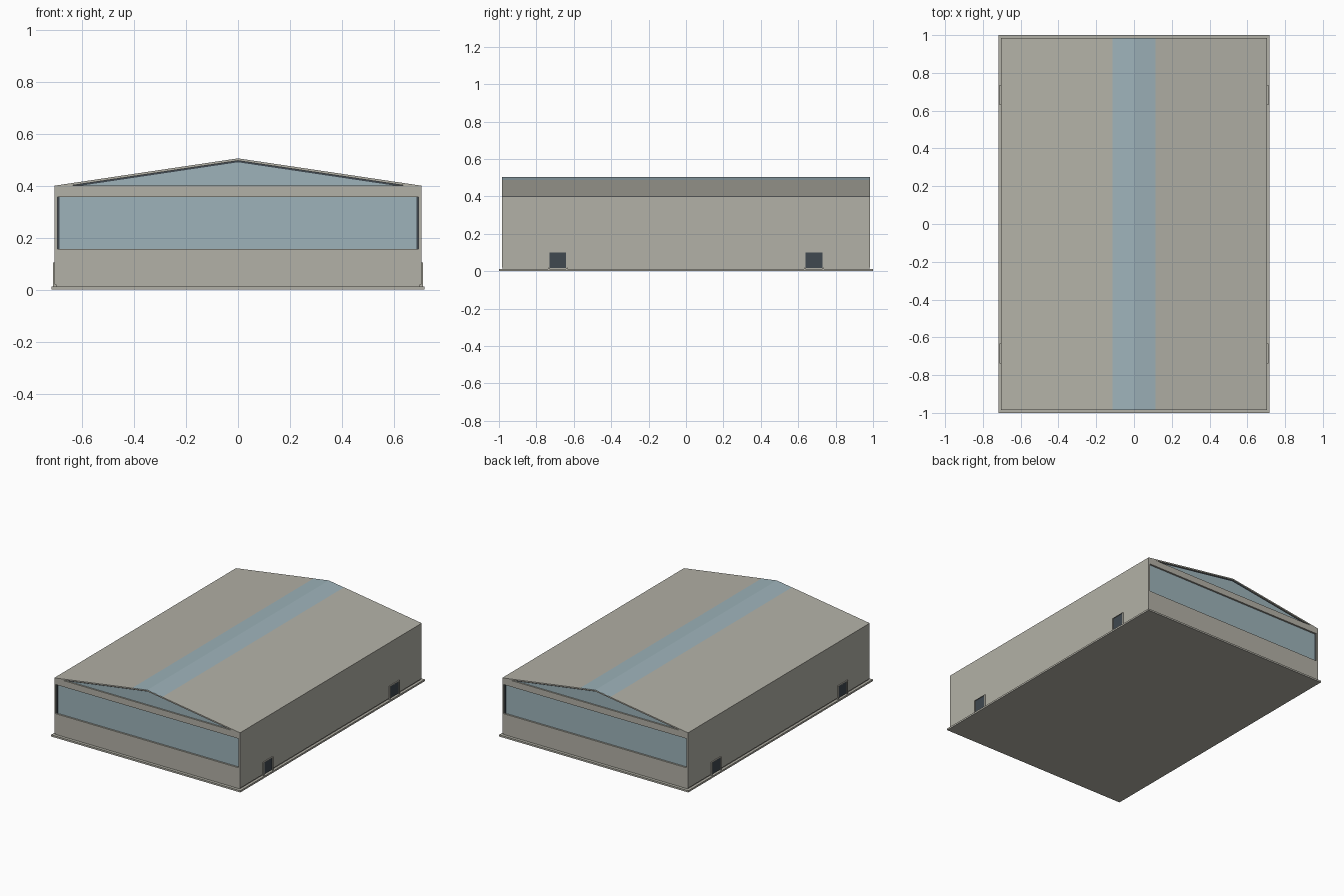
import bpy, bmesh

cube = bpy.data.objects.get("Cube")
if cube:
    bpy.data.objects.remove(cube, do_unlink=True)


def material(name, colour):
    m = bpy.data.materials.new(name)
    m.use_nodes = True
    m.diffuse_color = (*colour, 1)
    m.node_tree.nodes["Principled BSDF"].inputs["Base Color"].default_value = (*colour, 1)
    return m


WALL = material("warm grey cladding", (0.45, 0.44, 0.385))
GLASS = material("pale blue glass", (0.34, 0.45, 0.49))
DARK = material("dark slate", (0.05, 0.065, 0.08))


def finish(name, bm, mat):
    bmesh.ops.recalc_face_normals(bm, faces=bm.faces)
    mesh = bpy.data.meshes.new(name)
    bm.to_mesh(mesh)
    bm.free()
    mesh.materials.append(mat)
    ob = bpy.data.objects.new(name, mesh)
    bpy.context.collection.objects.link(ob)
    return ob


def box(name, x, y, z, mat):
    """Box from (low, high) ranges."""
    bm = bmesh.new()
    bmesh.ops.create_cube(bm, size=1)
    for v in bm.verts:
        for i, (lo, hi) in enumerate((x, y, z)):
            v.co[i] = lo if v.co[i] < 0 else hi
    return finish(name, bm, mat)


def extrude_y(name, profile, half, mat):
    """Profile in x and z, drawn out along y."""
    bm = bmesh.new()
    face = bm.faces.new([bm.verts.new((x, -half, z)) for x, z in profile])
    out = bmesh.ops.extrude_face_region(bm, geom=[face])["geom"]
    verts = [g for g in out if isinstance(g, bmesh.types.BMVert)]
    bmesh.ops.translate(bm, verts=verts, vec=(0, 2 * half, 0))
    return finish(name, bm, mat)


def span(c, h):
    return (c - h, c + h)


W, L = 0.705, 0.985          # half width and half length of the hall
EAVE, RIDGE = 0.40, 0.505
SILL, HEAD = 0.157, 0.357
SKY = 0.115                  # half width of the skylight

# Ground slab and walls
box("ground_slab", span(0, 0.718), span(0, 1), (0, 0.012), WALL)
box("plinth", span(0, 0.7), span(0, 0.98), (0.012, 0.02), WALL)
box("lower_walls", span(0, W), span(0, L), (0.02, SILL), WALL)
box("upper_walls", span(0, W), span(0, L), (HEAD, EAVE), WALL)

# Recessed window bands at both ends, with dark end mullions
box("window_bands", span(0, 0.688), span(0, L - 0.012), (SILL, HEAD), GLASS)
for s, side in ((1, "left"), (-1, "right")):
    box("window_mullion_" + side, span(s * 0.691, 0.005), span(0, L - 0.01), (SILL, HEAD), DARK)
    box("side_wall_" + side, span(s * 0.7, 0.005), span(0, L), (SILL, HEAD), WALL)


# Roof: two pitched sheets with a skylight along the ridge
def slope(x):
    return RIDGE - (RIDGE - EAVE) * abs(x) / W


T = 0.009
for s, side in ((1, "left"), (-1, "right")):
    a, b = s * SKY, s * W
    extrude_y("roof_sheet_" + side,
              [(a, slope(a)), (b, EAVE), (b, EAVE - T), (a, slope(a) - T)], L, WALL)
extrude_y("skylight", [(-SKY, slope(SKY)), (0, RIDGE), (SKY, slope(SKY)),
                       (SKY, slope(SKY) - T), (0, RIDGE - T), (-SKY, slope(SKY) - T)], L - 0.001, GLASS)
# Ridge cladding at each gable end
for s, end in ((1, "back"), (-1, "front")):
    ridge = extrude_y("ridge_edge_" + end, [(-SKY, slope(SKY) - 0.001), (0, RIDGE - 0.001), (SKY, slope(SKY) - 0.001),
                                           (SKY, slope(SKY) - T), (0, RIDGE - T), (-SKY, slope(SKY) - T)], 0.003, WALL)
    ridge.location.y = s * (L - 0.003)

# Gable glazing with a dark edge under the roof
for name, gap, inset, mat in (("gable_edge", 0.008, 0.011, DARK), ("gable_glass", 0.015, 0.01, GLASS)):
    half = W * (RIDGE - EAVE - gap) / (RIDGE - EAVE)
    extrude_y(name, [(-half, EAVE), (half, EAVE), (0, RIDGE - gap)], L - inset, mat)

# Doors: two on each long side, in slim surrounds
for s, side in ((1, "left"), (-1, "right")):
    for y, end in ((-0.686, "front"), (0.684, "back")):
        tag = side + "_" + end
        box("door_" + tag, span(s * W, 0.003), span(y, 0.045), (0.018, 0.1), DARK)
        for d in (-1, 1):
            box("door_jamb_" + tag, span(s * W, 0.007), span(y + d * 0.049, 0.004), (0.012, 0.101), WALL)
        box("door_head_" + tag, span(s * W, 0.007), span(y, 0.053), (0.1, 0.104), WALL)
